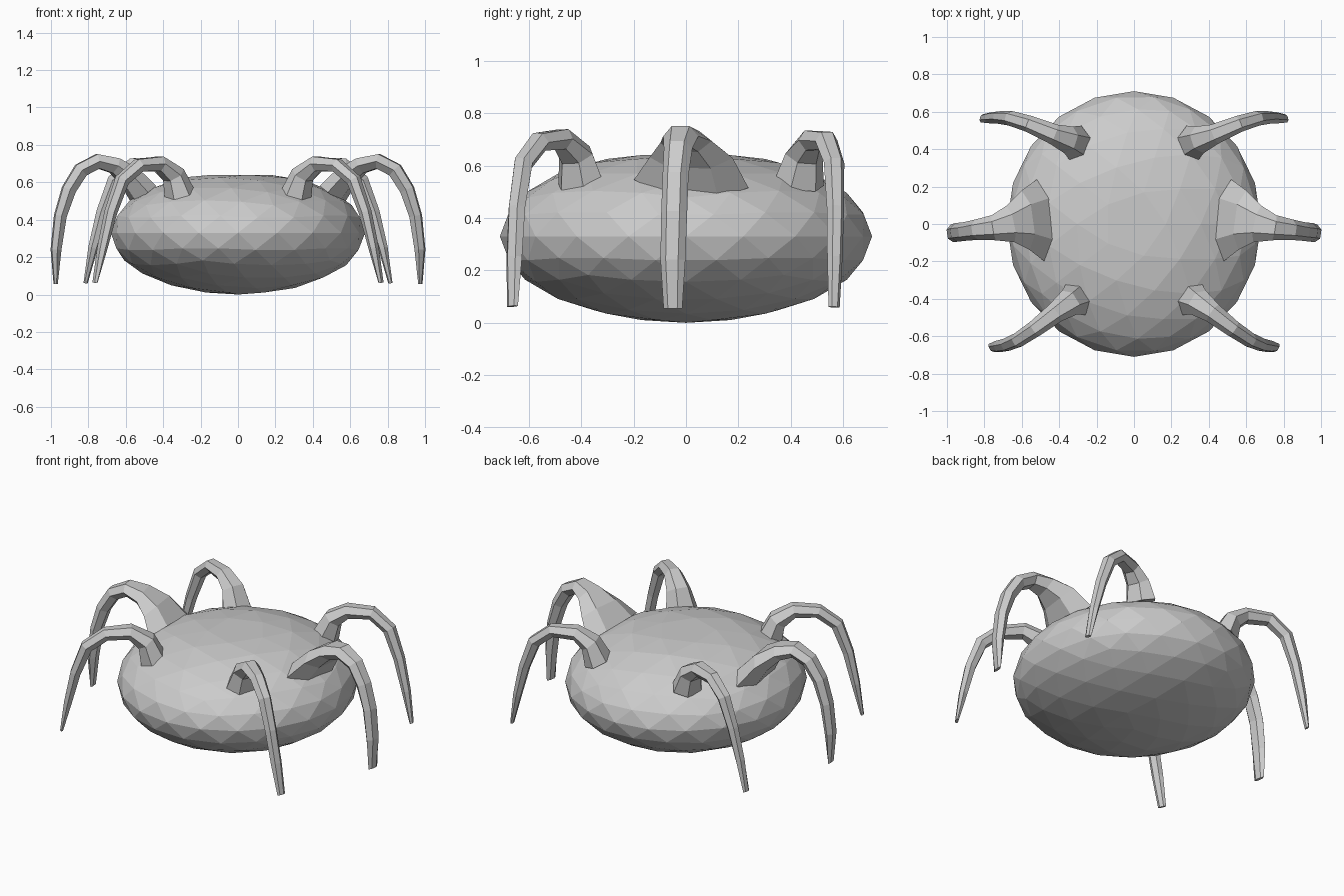
import bpy, bmesh, math
from mathutils import Vector

if "Cube" in bpy.data.objects:
    bpy.data.objects.remove(bpy.data.objects["Cube"])


def finish(bm, name):
    bmesh.ops.recalc_face_normals(bm, faces=bm.faces)
    mesh = bpy.data.meshes.new(name)
    bm.to_mesh(mesh)
    bm.free()
    obj = bpy.data.objects.new(name, mesh)
    bpy.context.collection.objects.link(obj)
    return obj


def leg(name, rings, flip, sides=6):
    """Loft flat-sided rings (x, y, z, half width, half thickness) along an arch."""
    bm = bmesh.new()
    pts = [Vector((r[0] * flip, r[1], r[2])) for r in rings]
    run = pts[-1] - pts[0]
    side = Vector((-run.y, run.x, 0)).normalized()
    loops = []
    for i, p in enumerate(pts):
        tangent = (pts[min(i + 1, len(pts) - 1)] - pts[max(i - 1, 0)]).normalized()
        across = (side - tangent * side.dot(tangent)).normalized()
        normal = tangent.cross(across)
        w, t = rings[i][3:]
        loops.append([bm.verts.new(p + across * w * math.cos(k * math.tau / sides)
                                   + normal * t * math.sin(k * math.tau / sides))
                      for k in range(sides)])
    for a, b in zip(loops, loops[1:]):
        for k in range(sides):
            n = (k + 1) % sides
            bm.faces.new((a[k], a[n], b[n], b[k]))
    bm.faces.new(loops[0])
    bm.faces.new(loops[-1])
    return finish(bm, name)


# Body: squashed faceted ball with a flattened top
bm = bmesh.new()
bmesh.ops.create_icosphere(bm, subdivisions=3, radius=1)
for v in bm.verts:
    x, y, z = v.co
    v.co = (x * 0.68, y * 0.71, min(0.33 + z * 0.33, 0.64))
finish(bm, "body")

# Legs: each arches up from the body and bends down to a thin tip
LEGS = {
    "front_leg": [
        (0.31, -0.40, 0.53, 0.10, 0.08), (0.345, -0.42, 0.64, 0.075, 0.06),
        (0.42, -0.475, 0.70, 0.055, 0.045), (0.53, -0.56, 0.69, 0.045, 0.04),
        (0.62, -0.62, 0.61, 0.04, 0.04), (0.68, -0.645, 0.44, 0.036, 0.034),
        (0.725, -0.655, 0.25, 0.034, 0.026), (0.765, -0.662, 0.063, 0.024, 0.01)],
    "middle_leg": [
        (0.50, 0.02, 0.53, 0.22, 0.08), (0.58, 0.02, 0.63, 0.16, 0.065),
        (0.66, 0.0, 0.69, 0.10, 0.05), (0.75, -0.02, 0.712, 0.068, 0.045),
        (0.84, -0.03, 0.665, 0.055, 0.045), (0.905, -0.04, 0.56, 0.05, 0.042),
        (0.95, -0.045, 0.42, 0.05, 0.036), (0.973, -0.05, 0.24, 0.048, 0.03),
        (0.975, -0.05, 0.055, 0.036, 0.01)],
    "back_leg": [
        (0.31, 0.43, 0.53, 0.10, 0.08), (0.35, 0.45, 0.64, 0.075, 0.06),
        (0.43, 0.48, 0.695, 0.055, 0.045), (0.56, 0.535, 0.695, 0.045, 0.04),
        (0.66, 0.565, 0.61, 0.04, 0.04), (0.725, 0.57, 0.44, 0.034, 0.034),
        (0.775, 0.568, 0.25, 0.03, 0.026), (0.815, 0.565, 0.06, 0.022, 0.01)],
}
for name, rings in LEGS.items():
    for label, flip in (("right", 1), ("left", -1)):
        leg(f"{label}_{name}", rings, flip)
